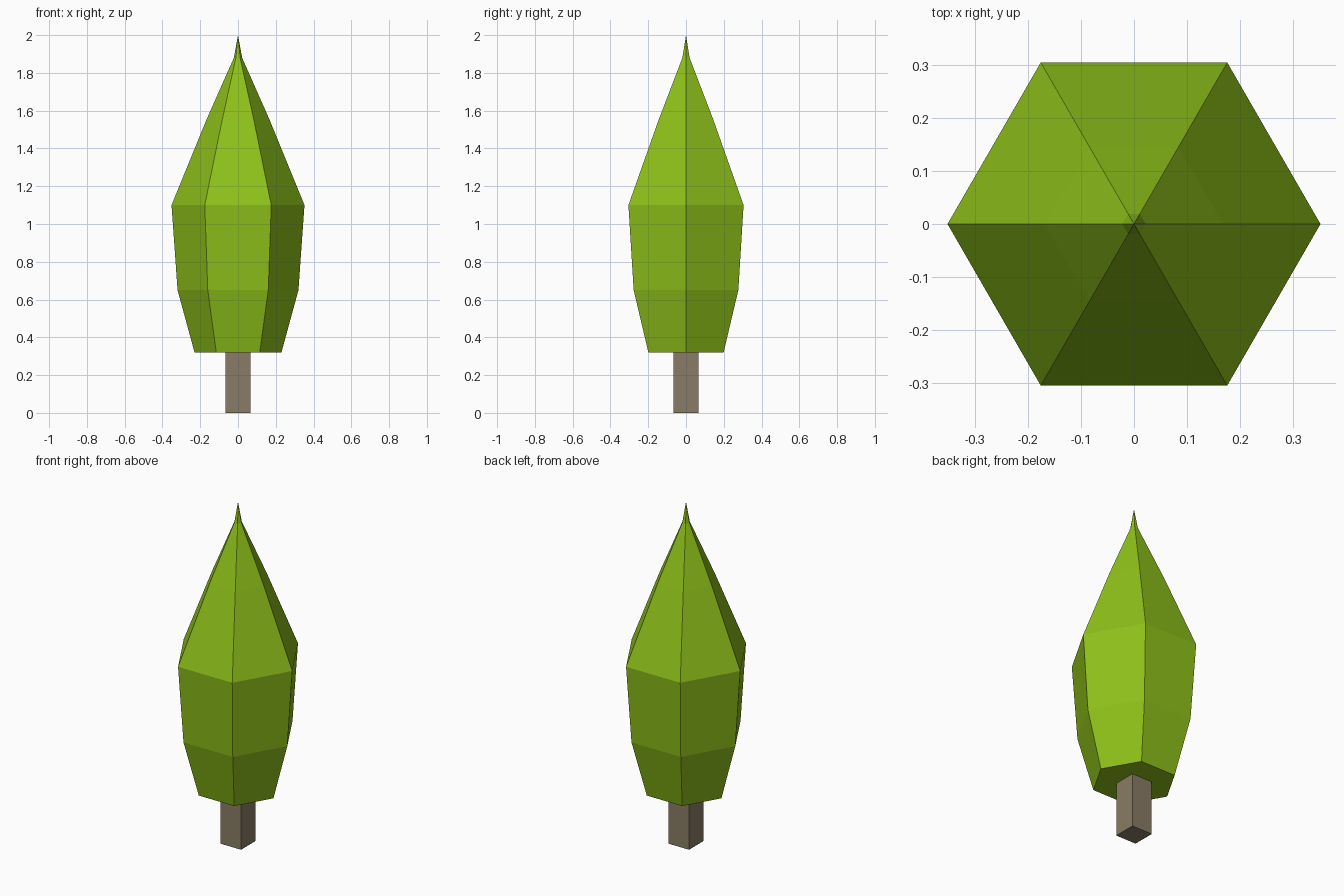
import bpy, bmesh
from math import cos, sin, pi

if "Cube" in bpy.data.objects:
    bpy.data.objects.remove(bpy.data.objects["Cube"])


def material(name, color):
    mat = bpy.data.materials.new(name)
    mat.diffuse_color = (*color, 1)
    mat.use_nodes = True
    mat.node_tree.nodes["Principled BSDF"].inputs["Base Color"].default_value = mat.diffuse_color
    return mat


def lathe(name, profile, sides, turn, mat):
    """Flat-faced solid from (radius, z) rings; radius 0 makes a point."""
    bm = bmesh.new()
    rings = []
    for r, z in profile:
        if r == 0:
            rings.append([bm.verts.new((0, 0, z))] * sides)
        else:
            rings.append([bm.verts.new((r * cos(turn + 2 * pi * i / sides),
                                        r * sin(turn + 2 * pi * i / sides), z))
                          for i in range(sides)])
    for low, high in zip(rings, rings[1:]):
        for i in range(sides):
            j = (i + 1) % sides
            corners = dict.fromkeys((low[i], low[j], high[j], high[i]))
            bm.faces.new(list(corners))
    bm.faces.new(rings[0][::-1])
    if profile[-1][0] > 0:
        bm.faces.new(rings[-1])
    bmesh.ops.recalc_face_normals(bm, faces=bm.faces)
    mesh = bpy.data.meshes.new(name)
    bm.to_mesh(mesh)
    bm.free()
    mesh.materials.append(mat)
    obj = bpy.data.objects.new(name, mesh)
    bpy.context.collection.objects.link(obj)
    return obj


leaf_green = material("leaf_green", (0.27, 0.53, 0.01))
bark_brown = material("bark_brown", (0.25, 0.20, 0.13))

# Square trunk
half = 0.067
lathe("trunk", [(half * 2 ** 0.5, 0), (half * 2 ** 0.5, 0.325)], 4, pi / 4, bark_brown)

# Six-sided crown with a needle tip
lathe("crown", [(0.23, 0.32), (0.32, 0.65), (0.352, 1.10),
                (0.168, 1.55), (0.022, 1.88), (0, 2.0)], 6, 0, leaf_green)
